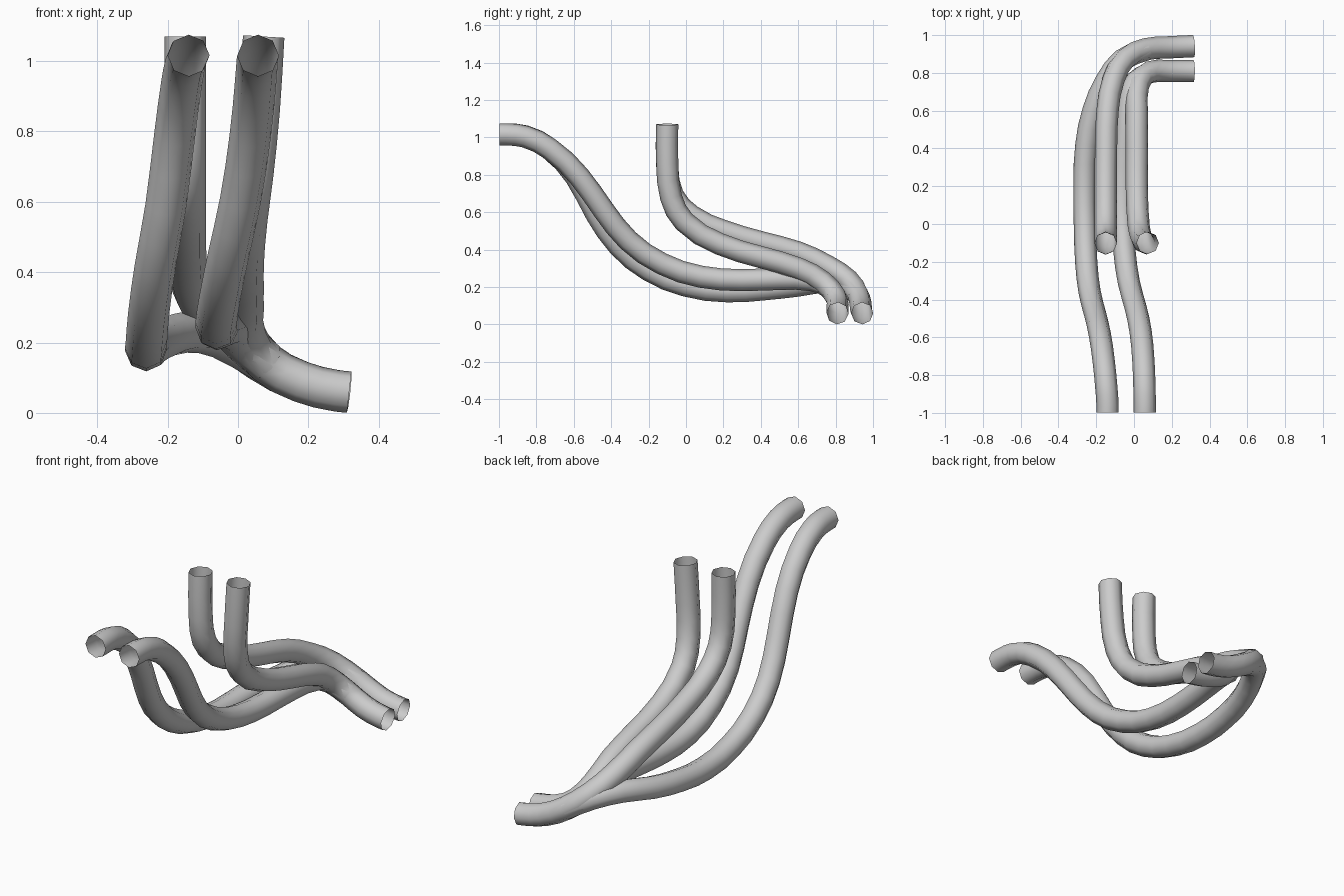
import bpy

RADIUS = 0.059


def tube(name, points):
    """Open-ended, eight-sided smooth pipe swept through the points."""
    curve = bpy.data.curves.new(name, 'CURVE')
    curve.dimensions = '3D'
    curve.resolution_u = 2
    curve.bevel_depth = RADIUS
    curve.bevel_resolution = 2
    curve.use_fill_caps = False
    spline = curve.splines.new('BEZIER')
    spline.bezier_points.add(len(points) - 1)
    for bp, co in zip(spline.bezier_points, points):
        bp.co = co
        bp.handle_left_type = bp.handle_right_type = 'AUTO'
    obj = bpy.data.objects.new(name, curve)
    bpy.context.collection.objects.link(obj)
    bpy.ops.object.select_all(action='DESELECT')
    obj.select_set(True)
    bpy.context.view_layer.objects.active = obj
    bpy.ops.object.convert(target='MESH')
    bpy.ops.object.shade_smooth()


# Pipes that rise to the two upright openings
tube("outer_upright_pipe", [
    (-0.15, -0.10, 1.07), (-0.15, -0.10, 0.84), (-0.15, -0.07, 0.69),
    (-0.15, 0.03, 0.58), (-0.15, 0.20, 0.50), (-0.148, 0.40, 0.44),
    (-0.14, 0.60, 0.385), (-0.11, 0.76, 0.31), (-0.05, 0.87, 0.235),
    (0.06, 0.925, 0.15), (0.18, 0.935, 0.088), (0.28, 0.94, 0.063),
    (0.316, 0.942, 0.059)])
tube("inner_upright_pipe", [
    (0.073, -0.10, 1.07), (0.06, -0.10, 0.86), (0.042, -0.08, 0.68),
    (0.025, -0.01, 0.55), (0.015, 0.18, 0.43), (0.015, 0.40, 0.36),
    (0.015, 0.60, 0.30), (0.022, 0.735, 0.225), (0.08, 0.803, 0.143),
    (0.18, 0.81, 0.088), (0.28, 0.81, 0.063), (0.316, 0.81, 0.059)])

# Pipes that sweep down from the front openings and join the other two
tube("outer_front_pipe", [
    (-0.14, -0.998, 1.016), (-0.14, -0.96, 1.016), (-0.147, -0.86, 1.006),
    (-0.16, -0.73, 0.94), (-0.18, -0.59, 0.79), (-0.205, -0.48, 0.59),
    (-0.235, -0.36, 0.42), (-0.253, -0.20, 0.29), (-0.26, 0.00, 0.207),
    (-0.262, 0.22, 0.177), (-0.252, 0.42, 0.188), (-0.215, 0.60, 0.208),
    (-0.145, 0.76, 0.23), (-0.06, 0.87, 0.215), (0.06, 0.922, 0.15)])
tube("inner_front_pipe", [
    (0.057, -0.998, 1.016), (0.057, -0.96, 1.016), (0.055, -0.86, 1.004),
    (0.05, -0.73, 0.94), (0.035, -0.57, 0.79), (0.008, -0.44, 0.61),
    (-0.027, -0.31, 0.45), (-0.052, -0.13, 0.325), (-0.062, 0.08, 0.255),
    (-0.058, 0.30, 0.237), (-0.045, 0.50, 0.243), (-0.018, 0.68, 0.235),
    (0.015, 0.76, 0.2), (0.08, 0.80, 0.145)])
